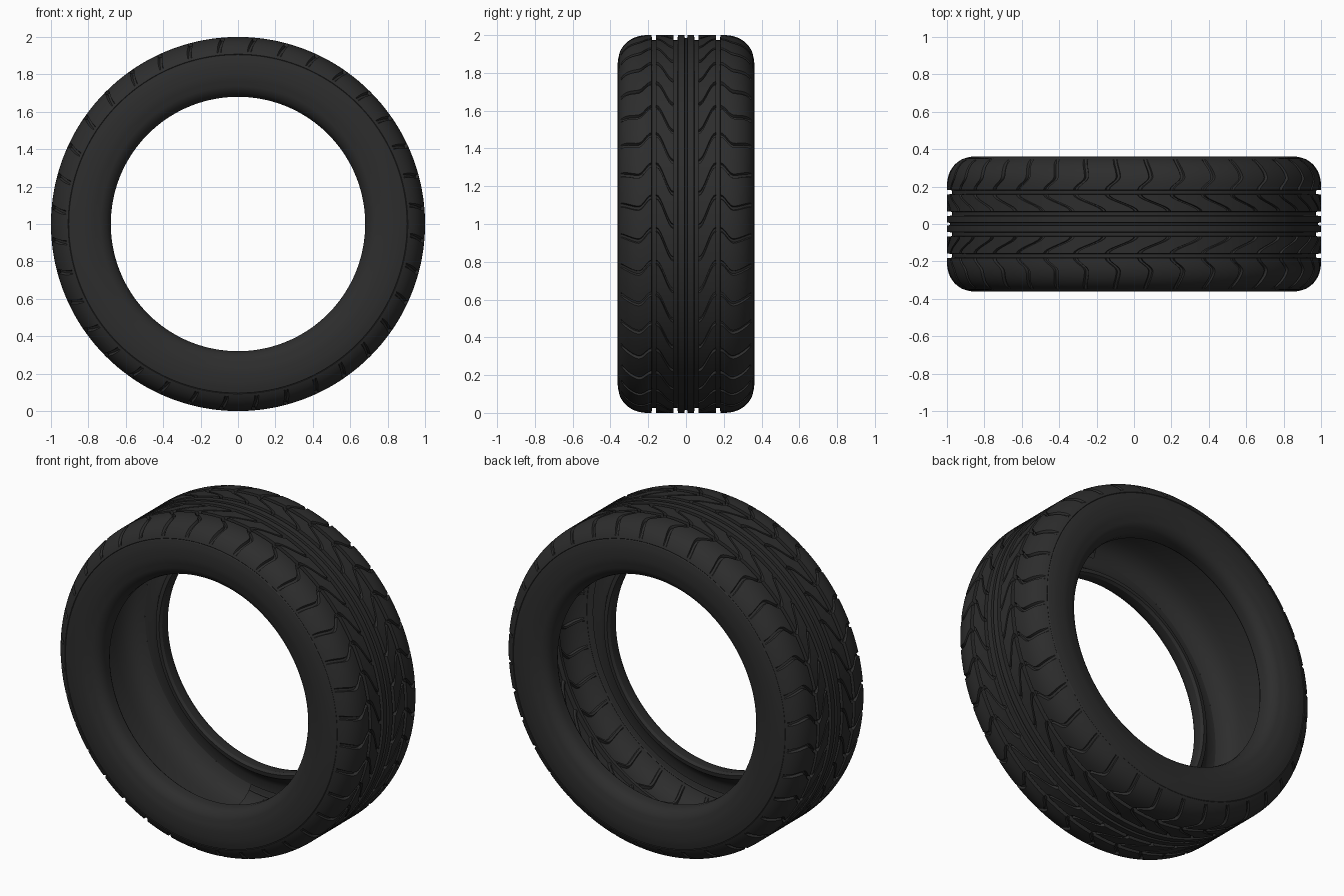
import bpy, bmesh, math

cube = bpy.data.objects.get("Cube")
if cube:
    bpy.data.objects.remove(cube)

rubber = bpy.data.materials.new("black_rubber")
rubber.use_nodes = True
COLOUR = (0.026, 0.026, 0.026, 1)
rubber.diffuse_color = COLOUR
bsdf = rubber.node_tree.nodes["Principled BSDF"]
bsdf.inputs["Base Color"].default_value = COLOUR
bsdf.inputs["Roughness"].default_value = 0.8

BLOCKS = 36
PITCH = 2 * math.pi / BLOCKS
RIB_IN, RIB_OUT, SHOULDER, TREAD_END = 0.067, 0.158, 0.182, 0.345


def smooth(a, b, v):
    t = max(0, min(1, (v - a) / (b - a)))
    return t * t * (3 - 2 * t)


def crown(y):
    """Outer tread radius, rounding off at the shoulder."""
    t = max(0, (abs(y) - 0.2) / 0.16)
    return 0.86 + 0.14 * math.sqrt(max(0, 1 - t ** 2.2))


def sweep(y):
    """Angular slant of the cross grooves, S-shaped on the ribs."""
    a = abs(y)
    return PITCH * (-0.9 * smooth(RIB_IN, RIB_OUT, a)
                    + 0.35 * smooth(SHOULDER, 0.25, a) - 0.15 * smooth(0.25, 0.36, a))


def make_ring(name, rows, angles, closed, inward=False):
    """Sweep rows of (y, radius function, slant) around the axle."""
    bm = bmesh.new()
    grid = []
    for k, ang in enumerate(angles):
        ring = []
        for y, radius, slant in rows:
            r, th = radius(k), ang + slant
            ring.append(bm.verts.new((r * math.sin(th), y, 1 + r * math.cos(th))))
        grid.append(ring)
    n = len(angles)
    for k in range(n if closed else n - 1):
        a, b = grid[k], grid[(k + 1) % n]
        for j in range(len(rows) - 1):
            quad = (a[j], b[j], b[j + 1], a[j + 1])
            bm.faces.new(quad[::-1] if inward else quad)
    mesh = bpy.data.meshes.new(name)
    bm.to_mesh(mesh)
    bm.free()
    mesh.materials.append(rubber)
    ob = bpy.data.objects.new(name, mesh)
    bpy.context.collection.objects.link(ob)
    bpy.ops.object.select_all(action='DESELECT')
    ob.select_set(True)
    bpy.context.view_layer.objects.active = ob
    bpy.ops.object.shade_smooth_by_angle(angle=math.radians(32))
    return ob


def plain(points):
    return [(y, (lambda k, r=r: r), 0) for y, r in points]


# Half tread section: (y, radius, cross groove depth)
half = [(0.003, 0.985, 0), (0.006, 0.985, 0), (0.009, 1, 0), (0.03, 1, 0)]


def channel(centre, before, after):
    for off, drop, cut in ((-0.012, 0, before), (-0.010, 0.027, 0),
                           (0.010, 0.027, 0), (0.012, 0, after)):
        y = centre + off
        half.append((y, crown(y) - drop, cut))


CUT = 0.016
channel(0.055, 0, CUT)
half += [(RIB_IN + (RIB_OUT - RIB_IN) * i / 8, 1, CUT) for i in range(1, 8)]
channel(0.17, CUT, CUT)
for i in range(1, 13):
    y = SHOULDER + (TREAD_END - SHOULDER) * i / 12
    half.append((y, crown(y), CUT * (1 - smooth(0.325, TREAD_END, y))))

# Sidewall with a fine ring line, then the bead
side = [(0.351, 0.908), (0.349, 0.905), (0.353, 0.901), (0.359, 0.875), (0.362, 0.85),
        (0.362, 0.80), (0.358, 0.765), (0.354, 0.755), (0.352, 0.735), (0.342, 0.715),
        (0.33, 0.70), (0.315, 0.688), (0.29, 0.68), (0.25, 0.68), (0.235, 0.69)]
half += [(y, r, 0) for y, r in side]

# Columns in each pitch: groove walls are narrow, blocks are wide
steps = [(0.0, 0), (0.03, 1), (0.11, 1), (0.14, 0), (0.32, 0), (0.5, 0), (0.68, 0), (0.85, 0)]
angles = [(b + t) * PITCH for b in range(BLOCKS) for t, _ in steps]


def tread_row(y, r, cut):
    return (y, lambda k: r - cut * steps[k % len(steps)][1], sweep(y))


rows = [tread_row(-y, r, c) for y, r, c in reversed(half)]
rows += [tread_row(y, r, c) for y, r, c in half]
make_ring("tread_and_sidewalls", rows, angles, True)

# Inner faces of both sidewalls
inner = [(0.235, 0.69), (0.24, 0.715), (0.27, 0.735), (0.315, 0.765), (0.34, 0.81), (0.34, 0.86)]
full = [2 * math.pi * i / 144 for i in range(144)]
make_ring("inner_sidewall_back", plain(inner[::-1]), full, True, True)
make_ring("inner_sidewall_front", plain([(-y, r) for y, r in inner]), full, True, True)

# Smooth liner under one half of the tread
liner = [(0.34, 0.86), (0.325, 0.90), (0.29, 0.935), (0.24, 0.955), (0.18, 0.962), (0.06, 0.964)]
section = [(-y, r) for y, r in liner] + liner[::-1]
arc = [math.radians(190 + 170 * i / 72) for i in range(73)]
make_ring("inner_liner", plain(section), arc, False, True)
